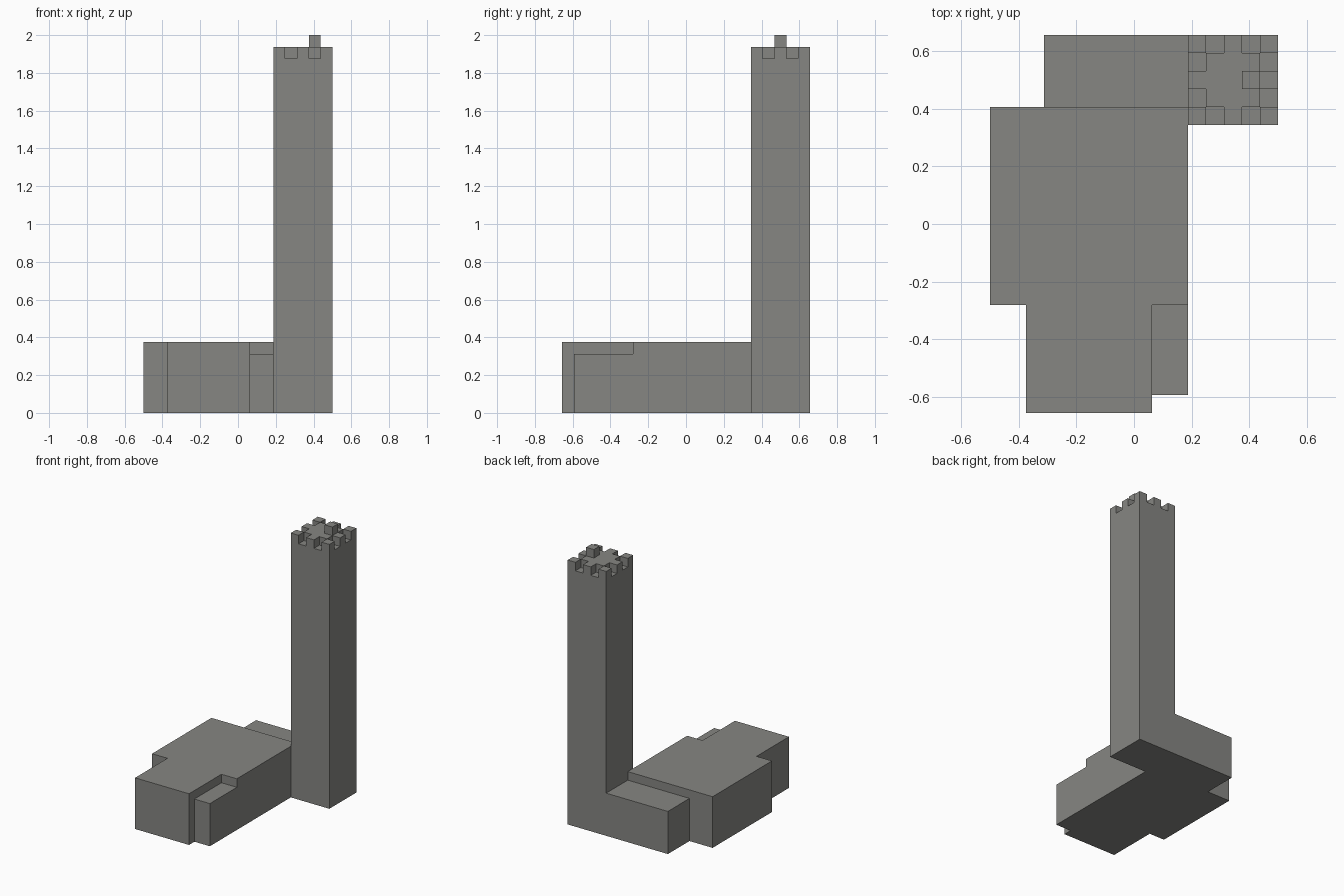
import bpy
import bmesh
from mathutils import Matrix, Vector

U = 1 / 16                      # one block
ORIGIN = Vector((0, -10.5, 0))  # moves the block grid to the centre

if "Cube" in bpy.data.objects:
    bpy.data.objects.remove(bpy.data.objects["Cube"], do_unlink=True)

stone = bpy.data.materials.new("stone grey")
stone.use_nodes = True
GREY = (0.24, 0.24, 0.225, 1)
stone.diffuse_color = GREY
stone.node_tree.nodes["Principled BSDF"].inputs["Base Color"].default_value = GREY


def add_box(bm, low, high):
    """Add a box between two corners given in blocks."""
    low, high = Vector(low), Vector(high)
    centre = ((low + high) / 2 + ORIGIN) * U
    size = (high - low) * U
    bmesh.ops.create_cube(bm, size=1, matrix=Matrix.Translation(centre) @ Matrix.Diagonal(size.to_4d()))


def make_part(name, *boxes):
    bm = bmesh.new()
    for low, high in boxes:
        add_box(bm, low, high)
    mesh = bpy.data.meshes.new(name)
    bm.to_mesh(mesh)
    bm.free()
    mesh.materials.append(stone)
    part = bpy.data.objects.new(name, mesh)
    bpy.context.collection.objects.link(part)
    return part


# Low building
make_part("main_hall", ((-8, 6, 0), (3, 17, 6)))
make_part("front_wing", ((-6, 0, 0), (1, 6, 6)))
make_part("side_annex", ((1, 1, 0), (3, 6, 5)))
make_part("back_wing", ((-5, 17, 0), (3, 21, 5)))

# Tower, with two notches cut into each side of its rim
X, Y, TOP, W = 3, 16, 31, 5
tower = make_part("tower", ((X, Y, 0), (X + W, Y + W, TOP)))
notches = []
for i in (1, 3):
    for a, b in ((-1, 1), (W - 1, W + 1)):
        notches.append(((X + i, Y + a, TOP - 1), (X + i + 1, Y + b, TOP + 1)))
        notches.append(((X + a, Y + i, TOP - 1), (X + b, Y + i + 1, TOP + 1)))
cutter = make_part("notch_cutter", *notches)
cutter.hide_render = True

cut = tower.modifiers.new("notches", "BOOLEAN")
cut.operation = "DIFFERENCE"
cut.solver = "EXACT"
cut.object = cutter
bpy.context.view_layer.update()
depsgraph = bpy.context.evaluated_depsgraph_get()
tower_mesh = bpy.data.meshes.new_from_object(tower.evaluated_get(depsgraph))
tower.modifiers.clear()
tower.data = tower_mesh
bpy.data.objects.remove(cutter, do_unlink=True)

# Small block on the tower roof
make_part("roof_block", ((X + 3, Y + 2, TOP), (X + 4, Y + 3, TOP + 1)))
